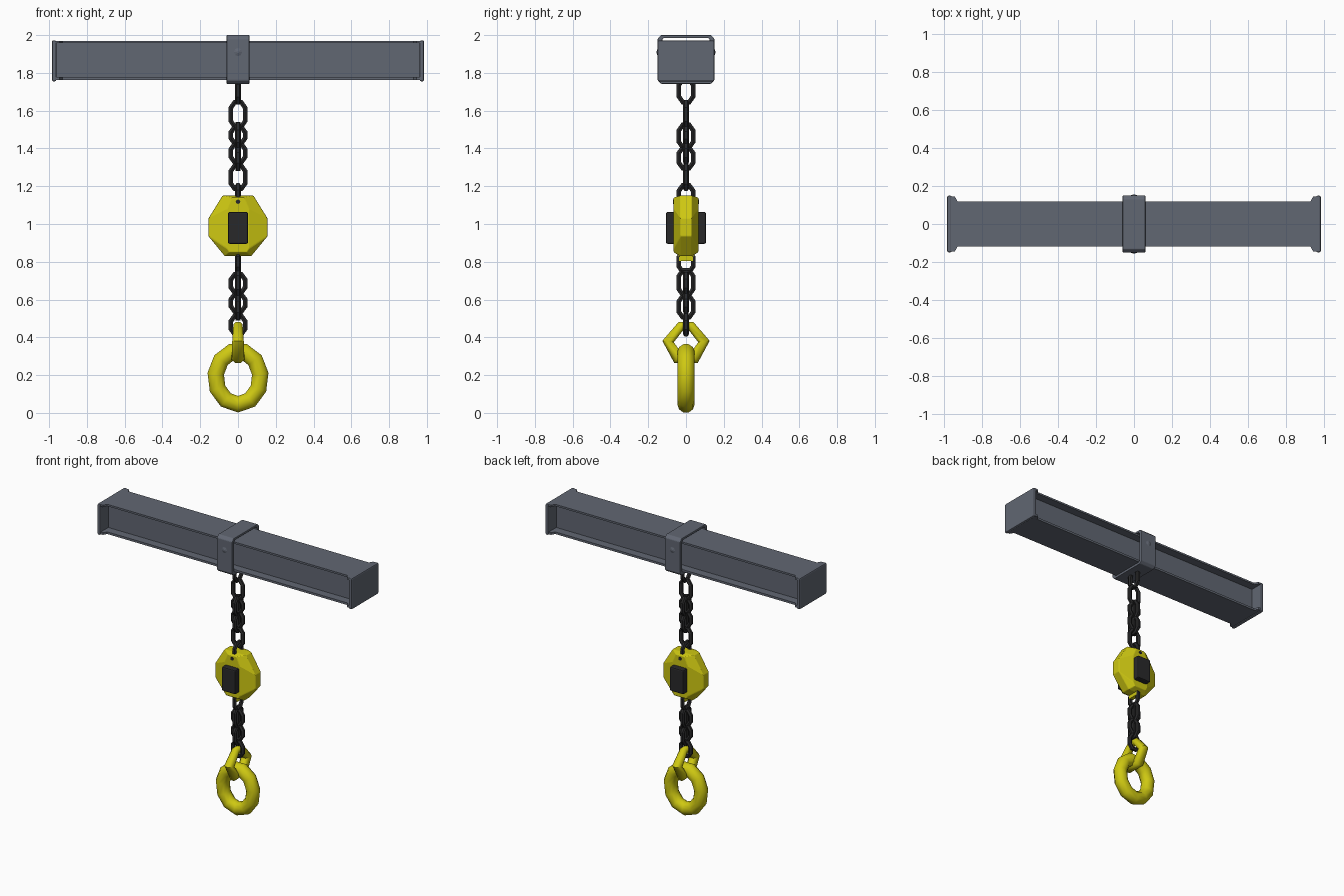
import bpy, bmesh, math
from mathutils import Vector

if "Cube" in bpy.data.objects:
    bpy.data.objects.remove(bpy.data.objects["Cube"])


def mat(name, col):
    m = bpy.data.materials.new(name)
    m.diffuse_color = (*col, 1)
    m.use_nodes = True
    m.node_tree.nodes["Principled BSDF"].inputs["Base Color"].default_value = m.diffuse_color
    return m


STEEL = mat("blue grey steel", (0.12, 0.135, 0.17))
YELLOW = mat("safety yellow", (0.62, 0.58, 0.006))
BLACK = mat("black iron", (0.022, 0.022, 0.023))


def finish(bm, name, m, bevel=0, smooth=None):
    bmesh.ops.recalc_face_normals(bm, faces=bm.faces)
    me = bpy.data.meshes.new(name)
    bm.to_mesh(me)
    bm.free()
    me.materials.append(m)
    ob = bpy.data.objects.new(name, me)
    bpy.context.collection.objects.link(ob)
    if bevel:
        b = ob.modifiers.new("bevel", 'BEVEL')
        b.width, b.segments = bevel, 2
    if smooth:
        bpy.ops.object.select_all(action='DESELECT')
        bpy.context.view_layer.objects.active = ob
        ob.select_set(True)
        bpy.ops.object.shade_smooth_by_angle(angle=math.radians(smooth))
    return ob


def box(name, x, y, z, m, bevel=0):
    bm = bmesh.new()
    bmesh.ops.create_cube(bm, size=1)
    for v in bm.verts:
        v.co = [a[0] + (c + 0.5) * (a[1] - a[0]) for a, c in zip((x, y, z), v.co)]
    return finish(bm, name, m, bevel)


def loft(name, loops, m, closed=False, bevel=0, smooth=None):
    """Skin a row of equal-sized loops; closed joins last to first, else caps."""
    bm = bmesh.new()
    rows = [[bm.verts.new(p) for p in lp] for lp in loops]
    n = len(rows[0])
    for i in range(len(rows) if closed else len(rows) - 1):
        a, b = rows[i], rows[(i + 1) % len(rows)]
        for j in range(n):
            bm.faces.new((a[j], a[(j + 1) % n], b[(j + 1) % n], b[j]))
    if not closed:
        bm.faces.new(rows[0])
        bm.faces.new(rows[-1])
    return finish(bm, name, m, bevel, smooth)


def tube_loop(name, path, plane, radii, m, sides=8, smooth=None):
    """Closed tube along (across, z) points lying in the x or y plane."""
    n, loops = len(path), []
    for i, (u, w) in enumerate(path):
        t = (Vector(path[(i + 1) % n]) - Vector(path[i - 1])).normalized()
        nrm, r = Vector((t.y, -t.x)), radii[i]
        ring = []
        for k in range(sides):
            a = math.tau * (k + 0.5) / sides
            p, d = Vector((u, w)) + nrm * r * math.cos(a), r * math.sin(a)
            ring.append((p.x, d, p.y) if plane == 'x' else (d, p.x, p.y))
        loops.append(ring)
    return loft(name, loops, m, closed=True, smooth=smooth)


# I-beam: web, two flanges flaring at the ends, end plates
box("beam_web", (-0.97, 0.97), (-0.06, 0.06), (1.765, 1.965), STEEL)
half = [(0.98, 0.145), (0.945, 0.145), (0.93, 0.118)]
quad = half + [(-x, y) for x, y in half[::-1]]
outline = quad + [(-x, -y) for x, y in quad]
for part, z0, z1 in (("top", 1.957, 1.97), ("bottom", 1.762, 1.777)):
    loft(f"beam_{part}_flange", [[(x, y, z) for x, y in outline] for z in (z0, z1)], STEEL)
for s, side in ((-1, "left"), (1, "right")):
    box(f"{side}_end_plate", sorted((s * 0.962, s * 0.985)), (-0.15, 0.15), (1.755, 1.972),
        STEEL, 0.008)

# Hollow clamp strap wrapped round the beam
def strap(hy, z0, z1, c, x):
    return [(x, y, z) for y, z in ((-hy, z0 + c), (-hy + c, z0), (hy - c, z0), (hy, z0 + c),
                                   (hy, z1 - c), (hy - c, z1), (-hy + c, z1), (-hy, z1 - c))]


outer, inner = (0.15, 1.742, 2.0, 0.018), (0.125, 1.76, 1.985, 0.008)
loft("beam_clamp", [strap(*outer, -0.06), strap(*outer, 0.06),
                    strap(*inner, 0.06), strap(*inner, -0.06)], STEEL, closed=True, bevel=0.004)


# Chain links, alternating between the two planes
def link(name, plane, z0, z1):
    r, w, h = 0.015, 0.038, (z1 - z0) / 2 - 0.015
    c, k = (z0 + z1) / 2, min(0.03, (z1 - z0) / 4)
    q = [(w * 0.45, h), (w, h - k), (w, k - h), (w * 0.45, -h)]
    path = [(u, c + v) for u, v in q] + [(-u, c + v) for u, v in q[::-1]]
    tube_loop(name, path, plane, [r] * 8, BLACK, 6)


upper = [('y', 1.63, 1.78), ('x', 1.50, 1.66), ('y', 1.39, 1.54), ('x', 1.41, 1.53),
         ('y', 1.28, 1.42), ('x', 1.31, 1.44), ('x', 1.17, 1.325), ('y', 1.10, 1.22)]
lower = [('y', 0.73, 0.87), ('x', 0.62, 0.75), ('y', 0.61, 0.77), ('x', 0.52, 0.645),
         ('y', 0.49, 0.635), ('x', 0.40, 0.53)]
for part, links in (("upper", upper), ("lower", lower)):
    for i, l in enumerate(links):
        link(f"{part}_chain_link_{i + 1}", *l)
# thin connecting shanks between the chain links
box("upper_chain_core", (-0.012, 0.012), (-0.012, 0.012), (1.28, 1.54), BLACK)
box("lower_chain_core", (-0.012, 0.012), (-0.012, 0.012), (0.49, 0.75), BLACK)


# Hoist body: octagonal casing with raised centre panel front and back
def octo(pts, y):
    return [(x, y, z) for x, z in pts + [(-x, z) for x, z in pts[::-1]]]


rim = [(0.082, 1.15), (0.156, 1.03), (0.156, 0.935), (0.07, 0.83)]
panel = [(0.032, 1.14), (0.058, 1.08), (0.058, 0.87), (0.045, 0.85)]
loft("hoist_casing", [octo(panel, -0.065), octo(rim, -0.03), octo(rim, 0.03),
                      octo(panel, 0.065)], YELLOW, bevel=0.004)
box("hoist_lower_eye", (-0.014, 0.014), (-0.04, 0.04), (0.805, 0.85), YELLOW)

# Black covers and bolts on both faces; matching studs on the clamp
for s, side in ((-1, "front"), (1, "back")):
    box(f"{side}_motor_cover", (-0.053, 0.053), sorted((s * 0.05, s * 0.106)), (0.895, 1.063),
        BLACK, 0.008)
    for name, z, y0, y1, r, tip, m in (("bolt", 1.118, 0.055, 0.069, 0.012, 0.012, BLACK),
                                       ("clamp_stud", 1.91, 0.149, 0.155, 0.025, 0.006, STEEL)):
        loft(f"{side}_{name}", [[(rr * math.cos(k * math.tau / 8), s * y,
                                  z + rr * math.sin(k * math.tau / 8)) for k in range(8)]
                                for y, rr in ((y0, r), (y1, tip))], m)

# Six-sided coupling link, thicker toward the bottom
hexa = [(0.025, 0.462), (0.095, 0.378), (0.045, 0.293)]
tube_loop("coupling_link", hexa + [(-u, z) for u, z in hexa[::-1]], 'y',
          [0.026, 0.033, 0.036, 0.036, 0.033, 0.026], YELLOW, 8, 50)

# Large load ring at the bottom
N = 11
ring = [(0.119 * math.sin(math.tau * i / N), 0.187 - 0.141 * math.cos(math.tau * i / N))
        for i in range(N)]
tube_loop("load_ring", ring, 'x', [0.046] * N, YELLOW, 10, 50)
